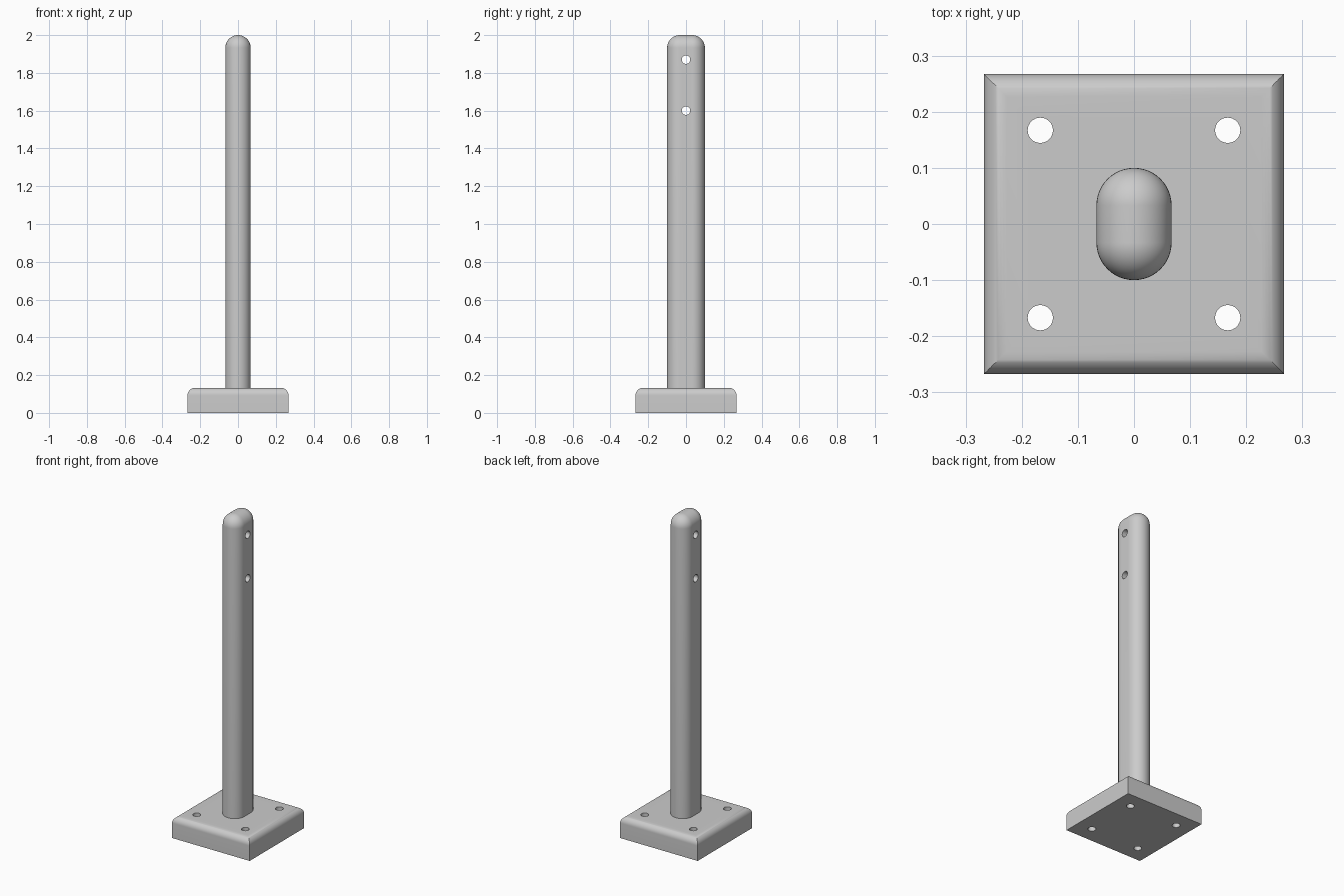
import bpy, bmesh
from math import pi, sin, cos
from mathutils import Matrix

old = bpy.data.objects.get("Cube")
if old:
    bpy.data.objects.remove(old, do_unlink=True)

GREY = (0.6, 0.6, 0.6, 1)
steel = bpy.data.materials.new("plain grey")
steel.use_nodes = True
steel.diffuse_color = GREY
steel.node_tree.nodes["Principled BSDF"].inputs["Base Color"].default_value = GREY

HALF, PLATE_H, FILLET = 0.267, 0.133, 0.04     # base plate
RADIUS, OFFSET, TOP = 0.067, 0.033, 2.0        # post
HOLE = 0.0225
STEPS = 12


def make_object(name, bm):
    bmesh.ops.recalc_face_normals(bm, faces=bm.faces)
    mesh = bpy.data.meshes.new(name)
    bm.to_mesh(mesh)
    bm.free()
    obj = bpy.data.objects.new(name, mesh)
    bpy.context.collection.objects.link(obj)
    mesh.materials.append(steel)
    return obj


def loft(name, rings):
    """Skin a stack of closed rings and cap both ends."""
    bm = bmesh.new()
    rows = [[bm.verts.new(p) for p in ring] for ring in rings]
    n = len(rows[0])
    for low, high in zip(rows, rows[1:]):
        for i in range(n):
            j = (i + 1) % n
            bm.faces.new((low[i], low[j], high[j], high[i]))
    bm.faces.new(rows[0][::-1])
    bm.faces.new(rows[-1])
    bmesh.ops.remove_doubles(bm, verts=bm.verts, dist=1e-5)
    bmesh.ops.dissolve_degenerate(bm, edges=bm.edges, dist=1e-5)
    return make_object(name, bm)


def drill(obj, centres, turn):
    """Cut round through holes at the given centres."""
    bm = bmesh.new()
    for c in centres:
        bmesh.ops.create_cone(bm, cap_ends=True, segments=32, radius1=HOLE,
                              radius2=HOLE, depth=0.4,
                              matrix=Matrix.Translation(c) @ turn)
    cutter = make_object(obj.name + "_cutter", bm)
    cutter.hide_render = True
    mod = obj.modifiers.new("holes", "BOOLEAN")
    mod.operation, mod.solver, mod.object = "DIFFERENCE", "EXACT", cutter
    bpy.ops.object.select_all(action="DESELECT")
    bpy.context.view_layer.objects.active = obj
    obj.select_set(True)
    bpy.ops.object.modifier_apply(modifier=mod.name)
    bpy.data.objects.remove(cutter, do_unlink=True)
    bpy.ops.object.shade_smooth_by_angle(angle=pi / 6)


def square(h, z):
    return [(-h, -h, z), (h, -h, z), (h, h, z), (-h, h, z)]


def stadium(r, z):
    """Ring with two straight sides and round ends along y."""
    ring = []
    for side in (0, 1):
        for i in range(25):
            a = pi * (side + i / 24)
            ring.append((r * cos(a), r * sin(a) + (-OFFSET if side else OFFSET), z))
    return ring


arc = [pi / 2 * i / STEPS for i in range(STEPS + 1)]

# Square plate with rounded top edges and mitred corners
plate = loft("base_plate", [square(HALF, 0)] + [
    square(HALF - FILLET * (1 - cos(a)), PLATE_H - FILLET * (1 - sin(a))) for a in arc])
drill(plate, [(x, y, 0.1) for x in (-0.167, 0.167) for y in (-0.167, 0.167)],
      Matrix.Identity(4))

# Upright post with a rounded top, cross-drilled near the end
post = loft("post", [stadium(RADIUS, PLATE_H)] + [
    stadium(RADIUS * cos(a), TOP - RADIUS * (1 - sin(a))) for a in arc])
drill(post, [(0, 0, z) for z in (1.60, 1.87)], Matrix.Rotation(pi / 2, 4, "Y"))
